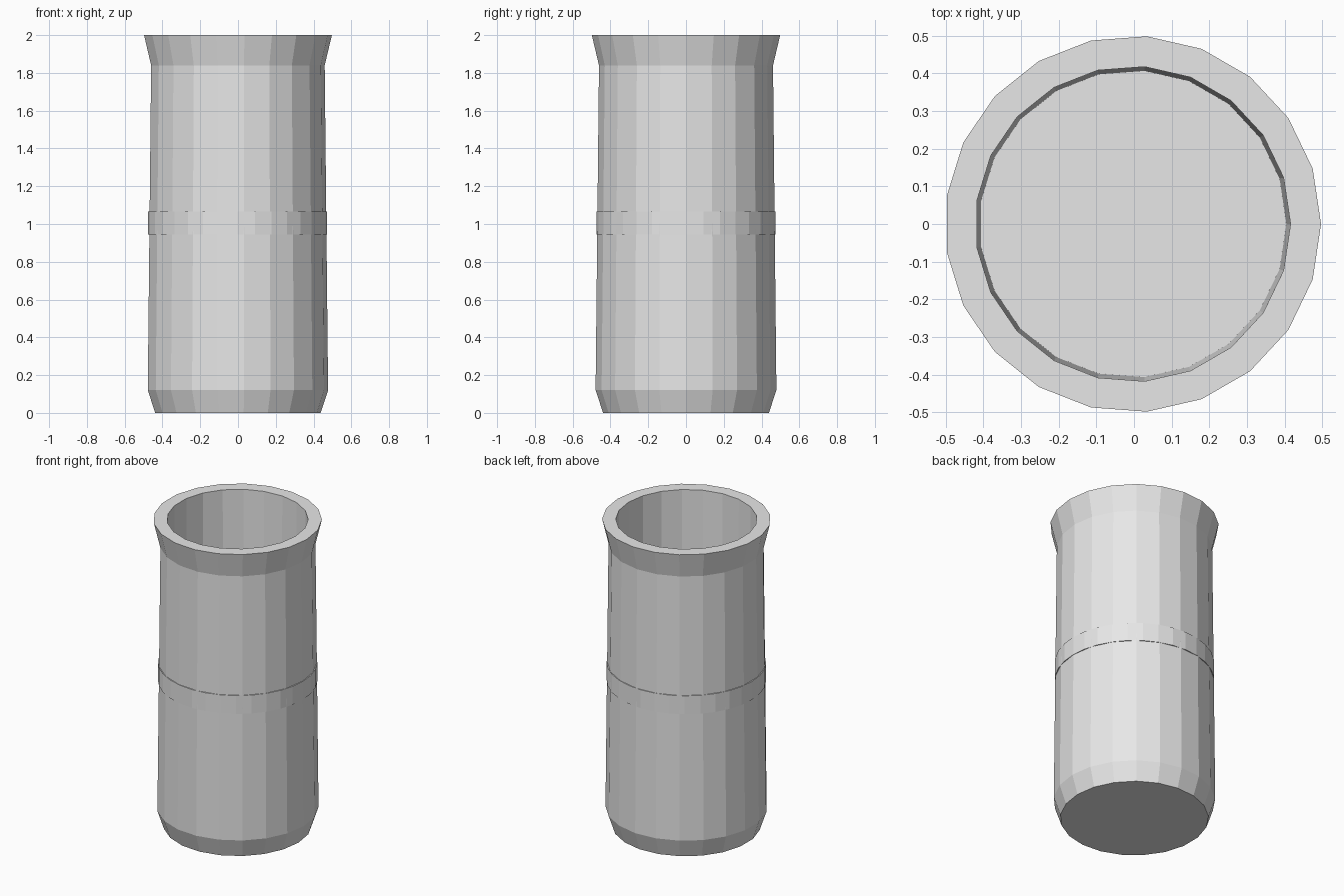
import bpy
import bmesh
from math import cos, sin, tau

cube = bpy.data.objects.get("Cube")
if cube:
    bpy.data.objects.remove(cube, do_unlink=True)

# One plain grey for everything
grey = bpy.data.materials.new("light_grey")
grey.use_nodes = True
grey.diffuse_color = (0.8, 0.8, 0.8, 1)
grey.node_tree.nodes["Principled BSDF"].inputs["Base Color"].default_value = (0.8, 0.8, 0.8, 1)

CENTRE_X = -0.003  # an odd number of sides is wider on one side


def lathe(name, profile, sides, closed=False):
    """Turn (radius, z) points about z; open ends are capped, closed profiles form a ring."""
    bm = bmesh.new()
    rings = [[bm.verts.new((r * cos(tau * i / sides), r * sin(tau * i / sides), z))
              for i in range(sides)] for r, z in profile]
    pairs = list(zip(rings, rings[1:]))
    if closed:
        pairs.append((rings[-1], rings[0]))
    else:
        bm.faces.new(rings[0][::-1])
        bm.faces.new(rings[-1])
    for low, high in pairs:
        for i in range(sides):
            j = (i + 1) % sides
            bm.faces.new((low[i], low[j], high[j], high[i]))
    bmesh.ops.recalc_face_normals(bm, faces=bm.faces)
    mesh = bpy.data.meshes.new(name)
    bm.to_mesh(mesh)
    bm.free()
    mesh.materials.append(grey)
    obj = bpy.data.objects.new(name, mesh)
    obj.location.x = CENTRE_X
    bpy.context.collection.objects.link(obj)
    return obj


# Cup: chamfered foot, tapering wall, flared rim, then down the inside to the floor
lathe("cup_body", [(0.44, 0), (0.48, 0.12), (0.462, 1.84), (0.5, 2),
                   (0.419, 2), (0.408, 0.1)], 21)

# Thin band nearly flush with the wall at mid height
lathe("middle_band", [(0.45, 0.945), (0.473, 0.945), (0.473, 1.065), (0.45, 1.065)],
      32, closed=True)
